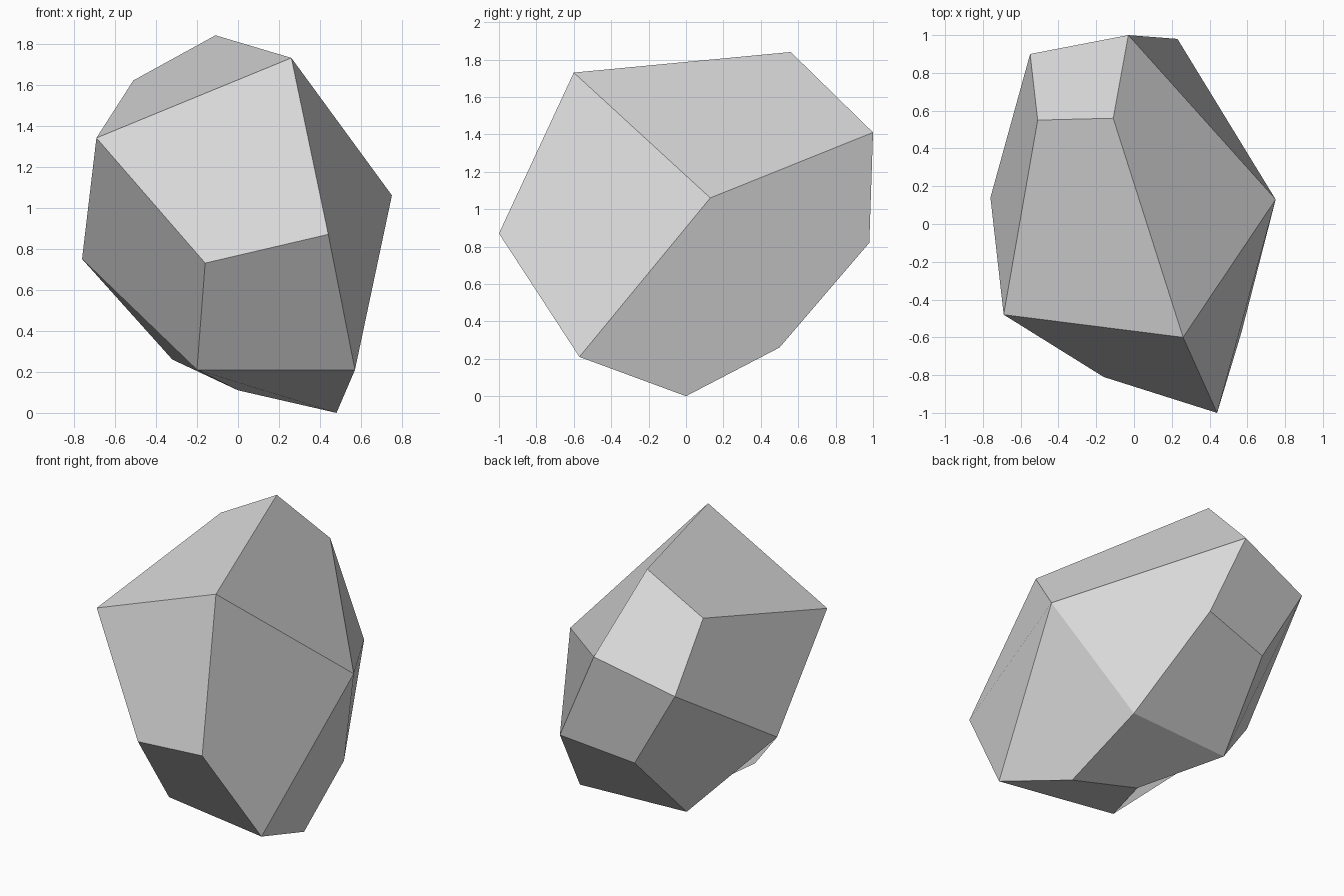
import bpy

default_cube = bpy.data.objects.get("Cube")
if default_cube:
    bpy.data.objects.remove(default_cube, do_unlink=True)


def make_material(name, rgb):
    material = bpy.data.materials.new(name)
    material.use_nodes = True
    colour = (*rgb, 1.0)
    material.diffuse_color = colour
    for node in material.node_tree.nodes:
        if node.type == "BSDF_PRINCIPLED":
            node.inputs["Base Color"].default_value = colour
            node.inputs["Roughness"].default_value = 0.9
    return material


def cap_faces(ring, centre, folded_corner):
    """Four quads fanned around a centre point, one for each ring corner.

    Two opposite corners fold through the centre, the others across it.
    """
    faces = []
    for i in range(0, len(ring), 2):
        before, corner, after = ring[i - 1], ring[i], ring[i + 1]
        if i % 4 == folded_corner:
            faces.append((centre, before, corner, after))
        else:
            faces.append((before, corner, after, centre))
    return faces


def build_rock(name, left_ring, left_centre, right_ring, right_centre, material):
    """Bridge two eight-point rings with quads and close both sides."""
    count = len(right_ring)
    points = right_ring + left_ring + [right_centre, left_centre]
    right = list(range(count))
    left = list(range(count, count + count))
    right_hub, left_hub = len(points) - 2, len(points) - 1

    # Belt of facets between the two rings
    faces = []
    for i in range(count):
        j = (i + 1) % count
        faces.append((right[j], right[i], left[i], left[j]))

    # Side caps; the left ring is walked backwards so it faces outwards
    faces += cap_faces(right, right_hub, folded_corner=2)
    left_outward = left[:1] + left[:0:-1]
    faces += cap_faces(left_outward, left_hub, folded_corner=0)

    mesh = bpy.data.meshes.new(name)
    mesh.from_pydata(points, [], faces)
    mesh.update()
    mesh.shade_flat()
    mesh.materials.append(material)
    rock = bpy.data.objects.new(name, mesh)
    bpy.context.scene.collection.objects.link(rock)
    return rock


# Each ring runs from the top, down the front, under and up the back
right_ring = [
    (-.11, .56, 1.84), (.26, -.6, 1.73),
    (.44, -1, .87), (.57, -.57, .21),
    (.48, 0, 0), (.42, .5, .26),
    (.23, .98, .82), (-.03, 1, 1.41),
]
left_ring = [
    (-.51, .55, 1.62), (-.69, -.48, 1.34),
    (-.16, -.81, .73), (-.2, -.43, .21),
    (0, .03, .11), (-.32, .45, .26),
    (-.25, .89, .73), (-.55, .9, 1.25),
]

stone_grey = make_material("stone grey", (.7, .7, .7))
build_rock("rock", left_ring, (-.76, .14, .75),
           right_ring, (.75, .13, 1.06), stone_grey)
